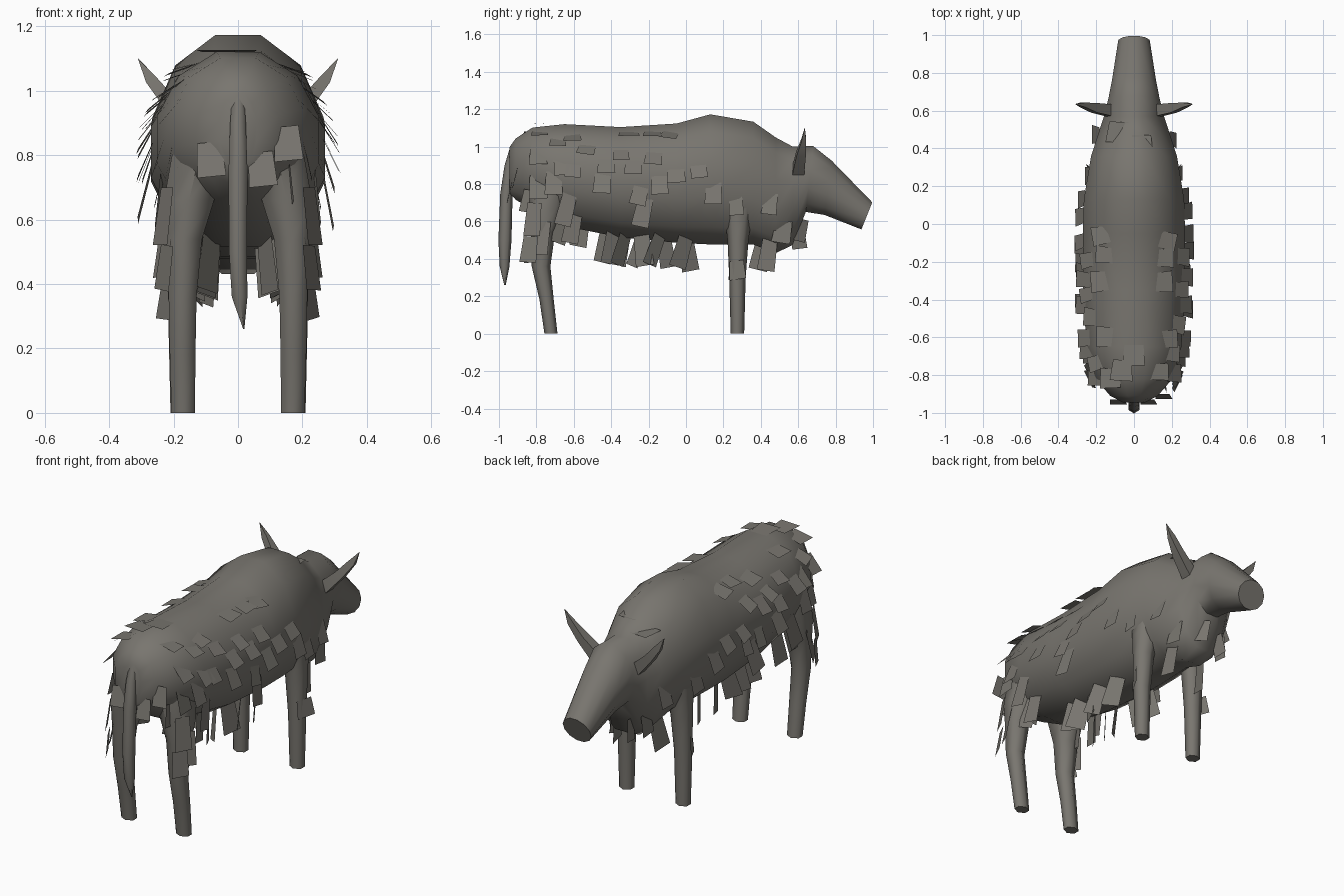
import bpy, math, random
from mathutils import Vector as V

if "Cube" in bpy.data.objects:
    bpy.data.objects.remove(bpy.data.objects["Cube"])
random.seed(5)

hide = bpy.data.materials.new("grey_brown_hide")
hide.use_nodes = True
colour = (0.19, 0.18, 0.16, 1)
hide.diffuse_color = colour
hide.node_tree.nodes["Principled BSDF"].inputs["Base Color"].default_value = colour


def make(name, verts, faces, angle=None):
    mesh = bpy.data.meshes.new(name)
    mesh.from_pydata(verts, [], faces)
    mesh.materials.append(hide)
    ob = bpy.data.objects.new(name, mesh)
    bpy.context.collection.objects.link(ob)
    if angle:
        bpy.ops.object.select_all(action="DESELECT")
        bpy.context.view_layer.objects.active = ob
        ob.select_set(True)
        bpy.ops.object.mode_set(mode="EDIT")
        bpy.ops.mesh.select_all(action="SELECT")
        bpy.ops.mesh.normals_make_consistent(inside=False)
        bpy.ops.object.mode_set(mode="OBJECT")
        bpy.ops.object.shade_smooth_by_angle(angle=math.radians(angle))
    return ob


def loft(name, rings, n, angle=70):
    """Skin a row of rings, each given as centre and two half axes."""
    verts = [c + a * math.cos((k + .5) * math.tau / n) + b * math.sin((k + .5) * math.tau / n)
             for c, a, b in rings for k in range(n)]
    faces = [(i * n + k, i * n + (k + 1) % n, (i + 1) * n + (k + 1) % n, (i + 1) * n + k)
             for i in range(len(rings) - 1) for k in range(n)]
    last = (len(rings) - 1) * n
    faces += [tuple(range(n))[::-1], tuple(range(last, last + n))]
    return make(name, verts, faces, angle)


# Body and head: y, top, bottom, half width, forward lean of the ring
PROFILE = [(-.945, 1.0, .75, .06, 0), (-.91, 1.05, .71, .13, 0), (-.82, 1.11, .655, .21, 0),
           (-.65, 1.13, .565, .26, 0), (-.35, 1.115, .505, .28, 0), (-.05, 1.135, .475, .28, 0),
           (.13, 1.185, .465, .275, 0), (.36, 1.145, .465, .235, 0), (.48, 1.06, .42, .195, 0),
           (.57, 1.01, .465, .165, 0), (.66, 1.01, .645, .14, .02), (.76, .93, .63, .12, .02),
           (.967, .705, .555, .086, .03)]


def ring(row):
    y, top, bottom, half, lean = row
    return V((0, y, (top + bottom) / 2)), V((half, 0, 0)), V((0, lean, (top - bottom) / 2))


loft("body_and_head", [ring(r) for r in PROFILE], 12, 50)


# Legs: x, y, z, half width, half depth
def limb(name, rows, side, n=6):
    loft(name, [(V((side * x, y, z)), V((rx, 0, 0)), V((0, ry, 0))) for x, y, z, rx, ry in rows], n)


FORE = [(.175, .275, 0, .04, .036), (.175, .275, .3, .048, .044), (.168, .278, .5, .058, .056),
        (.155, .28, .62, .072, .072), (.13, .28, .76, .09, .12)]
HIND = [(.17, -.722, 0, .042, .035), (.172, -.745, .18, .046, .038), (.172, -.775, .36, .05, .05),
        (.168, -.765, .54, .065, .065), (.152, -.75, .66, .09, .1), (.115, -.73, .82, .1, .13)]
for side, word in ((1, "left"), (-1, "right")):
    limb(word + "_fore_leg", FORE, side)
    limb(word + "_hind_leg", HIND, side)
    # Ears: curved, flattened and pointed
    loft(word + "_ear", [
        (V((side * .12, .60, .87)), V((.03 * side, 0, -.035)), V((0, .045, 0))),
        (V((side * .21, .615, .96)), V((.024 * side, 0, -.022)), V((0, .036, 0))),
        (V((side * .27, .63, 1.035)), V((.022 * side, 0, -.012)), V((0, .018, 0))),
        (V((side * .31, .635, 1.10)), V((.001, 0, 0)), V((0, .001, 0)))], 4, 50)

# Tail
limb("tail", [(0, -.92, 1.0, .02, .02), (0, -.945, .9, .028, .025), (0, -.96, .75, .034, .033),
              (0, -.968, .5, .032, .035), (.005, -.97, .36, .028, .026), (.018, -.968, .26, .002, .004)], 1)


# Shaggy hair: flat tufts rooted in the hide
def skin(y, z):
    """Point and normal on the flank at a given length and height."""
    for p, q in zip(PROFILE, PROFILE[1:]):
        if y <= q[0]:
            t = (y - p[0]) / (q[0] - p[0])
            c, u, w = ring([m + (n - m) * t for m, n in zip(p, q)])
            s = max(-.95, min(.93, (z - c.z) / w.z))
            a = math.asin(s)
            nor = V((math.cos(a) / u.x, 0, s / w.z)).normalized()
            return c + u * math.cos(a) + w * s, nor


verts, faces = [], []


def tuft(root, nor, down, length, wide):
    across = down.cross(nor).normalized()
    tip = root + down * length
    i = len(verts)
    verts.extend([root - across * wide * .42, root + across * wide * .42,
                  tip + across * wide * .52, tip - across * wide * .48])
    faces.append((i, i + 1, i + 2, i + 3))


# Rows of hair: height, length, width, places along the body
COAT = [(1.1, .11, .1, (-.82, -.6, -.3, -.17, -.05)), (1.05, .11, .09, (-.72, -.5)),
        (1.0, .11, .09, (-.82, -.36, -.18)), (.96, .12, .09, (-.68, -.6, -.44, -.3)),
        (.92, .12, .09, (-.08, .05)), (.86, .13, .09, (-.79, -.7, -.41, -.13)),
        (.82, .12, .09, (-.25, .14)), (.76, .19, .1, (-.57, -.17)),
        (.76, .12, .09, (-.78, .26, .47)), (.64, .17, .09, (-.66, -.55)),
        (.5, .17, .1, (-.42, -.33, -.24, -.12, 0, .42)), (.58, .12, .09, (.55, .6))]
for side in (-1, 1):
    for z, length, wide, places in COAT:
        for y in places:
            if side == 1:
                y += random.uniform(-.05, .04)
            pos, nor = skin(y, z + random.uniform(-.02, .02))
            nor.x *= side
            pos.x *= side
            low = nor.z < -.25
            slope = V((nor.z * side, 0, -abs(nor.x)))
            down = V((.1 * side, 0, -1)) if low else slope + nor * .4 + V((0, 0, -.2))
            down += V((0, random.uniform(-.35, .15), 0))
            tuft(pos - nor * .015, nor, down.normalized(), length, wide * random.uniform(.9, 1.15))
    # Tufts on the legs
    for y, z, length in ((-.81, .7, .18), (-.83, .52, .14), (-.76, .6, .18), (.27, .39, .1)):
        tuft(V((side * .22, y, z)), V((side, -.5, 0)).normalized(),
             V((side * .12, random.uniform(-.25, .1), -1)).normalized(), length, .1)

# Tufts along the spine and on the rump, facing backwards
for x, y, z in ((0, -.64, 1.12), (-.06, -.72, 1.12), (.04, .47, 1.06), (-.08, .54, 1.02)):
    tuft(V((x, y, z)), V((0, 0, 1)), V((x, -1, .06)).normalized(), .11, .12)
for x, y, z in ((.15, -.9, .89), (.07, -.93, .81), (-.09, -.93, .84)):
    tuft(V((x, y, z)), V((0, -1, 0)), V((.1, -.25, -1)).normalized(), .11, .09)
make("hair_tufts", verts, faces)
